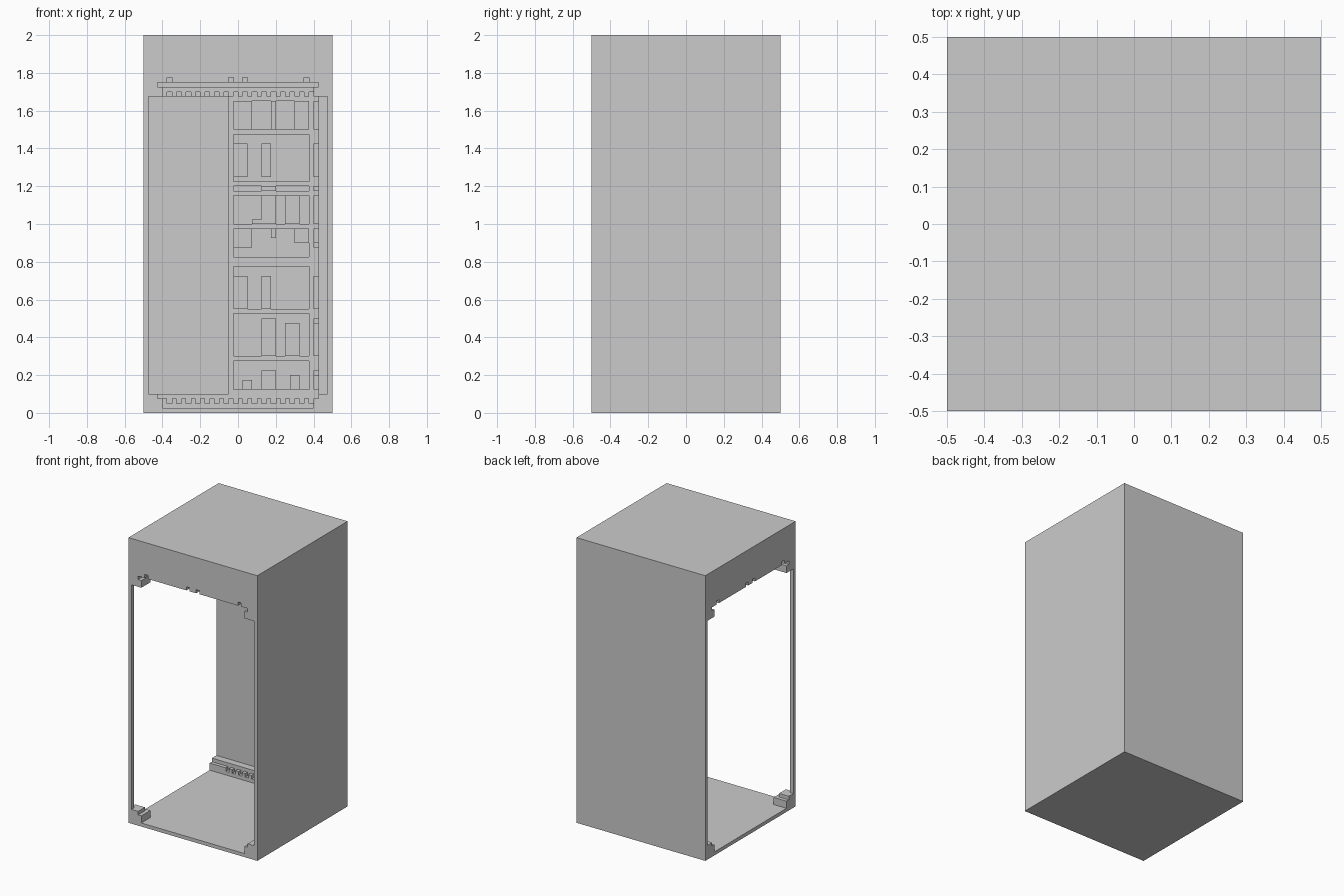
import bpy
import bmesh
from mathutils import Matrix, Vector

UNIT = 0.025  # everything sits on a grid of this step

default_cube = bpy.data.objects.get("Cube")
if default_cube:
    bpy.data.objects.remove(default_cube, do_unlink=True)


def add_box(bm, low, high):
    """Add a box between two grid corners."""
    low, high = Vector(low) * UNIT, Vector(high) * UNIT
    matrix = Matrix.Translation((low + high) / 2) @ Matrix.Diagonal((*(high - low), 1))
    bmesh.ops.create_cube(bm, size=1, matrix=matrix)


def add_prism(bm, outline, bottom, top):
    """Extrude a plan outline between two heights."""
    face = bm.faces.new([bm.verts.new((x * UNIT, y * UNIT, bottom * UNIT)) for x, y in outline])
    result = bmesh.ops.extrude_face_region(bm, geom=[face])
    verts = [v for v in result["geom"] if isinstance(v, bmesh.types.BMVert)]
    bmesh.ops.translate(bm, verts=verts, vec=(0, 0, (top - bottom) * UNIT))


def add_quarter_turn(bm):
    """Repeat the geometry on the neighbouring side: back to right, front to left."""
    copy = bmesh.ops.duplicate(bm, geom=bm.verts[:] + bm.edges[:] + bm.faces[:])
    verts = [v for v in copy["geom"] if isinstance(v, bmesh.types.BMVert)]
    bmesh.ops.rotate(bm, verts=verts, cent=(0, 0, 0),
                     matrix=Matrix(((0, 1, 0), (-1, 0, 0), (0, 0, 1))))


def finish(name, bm):
    bmesh.ops.recalc_face_normals(bm, faces=bm.faces[:])
    mesh = bpy.data.meshes.new(name)
    bm.to_mesh(mesh)
    bm.free()
    obj = bpy.data.objects.new(name, mesh)
    bpy.context.collection.objects.link(obj)
    return obj


# Outer block
bm = bmesh.new()
add_box(bm, (-20, -20, 0), (20, 20, 80))
body = finish("outer_casing", bm)

# Stepped cavity, open to the front and the right
cutters = []
for half, bottom, top in ((16, 1, 69.5), (17, 3, 60), (17, 69, 70), (19, 4, 67)):
    bm = bmesh.new()
    add_prism(bm, [(half, half), (-24, half), (-24, -half),
                   (-half, -half), (-half, -24), (half, -24)], bottom, top)
    cutters.append(finish("cavity_cutter", bm))

# Gaps between the teeth of the skirting and cornice, and lintel notches
bm = bmesh.new()
for i in range(16):
    x = -15 + 2 * i
    add_box(bm, (x, 15.5, 2), (x + 1, 17, 3.4))
    add_box(bm, (x, 15.5, 66.6), (x + 1, 17, 68))
for x in (-15, -2, 1, 14):
    add_box(bm, (x, -24, 69.3), (x + 1, -16, 71))
add_quarter_turn(bm)
cutters.append(finish("notch_cutter", bm))

bpy.context.view_layer.objects.active = body
for cutter in cutters:
    cutter.hide_render = True
    modifier = body.modifiers.new("cut", "BOOLEAN")
    modifier.operation = "DIFFERENCE"
    modifier.solver = "EXACT"
    modifier.object = cutter
    bpy.ops.object.modifier_apply(modifier=modifier.name)
    bpy.data.objects.remove(cutter, do_unlink=True)

# Shelf frames on the back and left walls
bm = bmesh.new()
add_box(bm, (-2, 17, 3.9), (-1, 19.2, 67.1))
add_box(bm, (15, 17, 3.9), (17, 19.2, 67.1))
for bottom, top in ((3.9, 5), (32, 33), (46, 47), (66, 67.1)):
    add_box(bm, (-1, 17, bottom), (15, 19.2, top))
add_quarter_turn(bm)
finish("shelf_frames", bm)

# Thin shelves
bm = bmesh.new()
for z in (11, 21, 31, 39, 48, 59):
    add_box(bm, (-1, 17, z), (15, 19.2, z + 1))
add_quarter_turn(bm)
finish("shelves", bm)

# Blocks standing on the shelves: left, right, bottom, top
blocks = (
    (-1, 3, 60, 66), (7, 8, 60, 66), (12, 15, 60, 66),
    (-1, 2, 50, 57), (5, 7, 50, 57), (5, 8, 47, 48),
    (5, 8, 40, 46), (10, 13, 40, 46), (3, 5, 40, 41),
    (-1, 3, 35, 39), (7, 8, 37, 39), (12, 15, 36, 39),
    (-1, 2, 22, 29), (5, 7, 22, 29),
    (5, 8, 12, 20), (10, 13, 12, 19),
    (1, 3, 5, 7), (5, 8, 5, 9), (11, 13, 5, 8),
)
bm = bmesh.new()
for left, right, bottom, top in blocks:
    add_box(bm, (left, 16, bottom), (right, 19.2, top))
add_quarter_turn(bm)
finish("shelf_blocks", bm)
